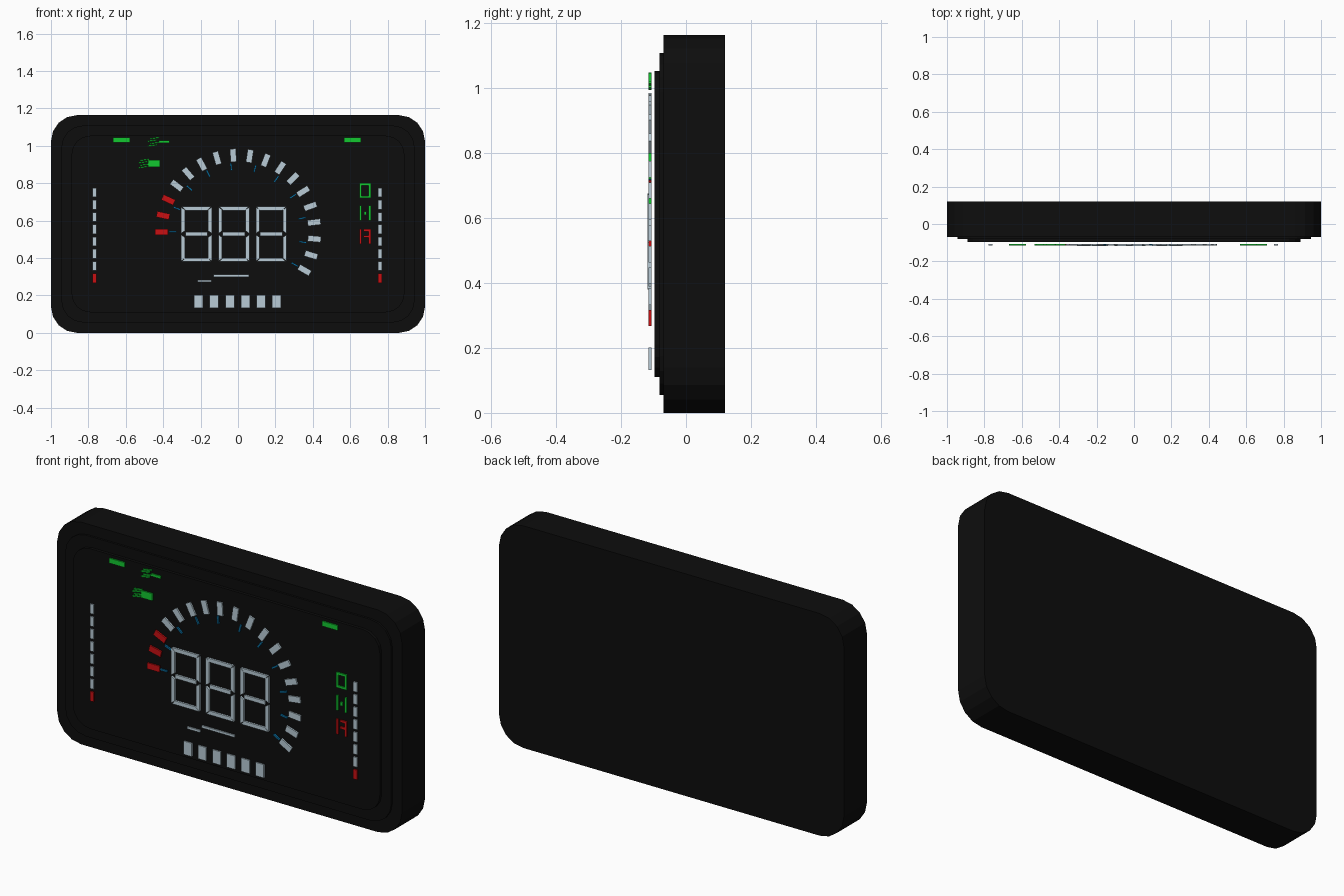
import bpy, bmesh
from math import sin, cos, pi, radians

cube = bpy.data.objects.get("Cube")
if cube:
    bpy.data.objects.remove(cube, do_unlink=True)


def material(name, rgb):
    m = bpy.data.materials.new(name)
    m.use_nodes = True
    m.diffuse_color = (*rgb, 1)
    bsdf = next(n for n in m.node_tree.nodes if n.type == 'BSDF_PRINCIPLED')
    bsdf.inputs["Base Color"].default_value = (*rgb, 1)
    bsdf.inputs["Roughness"].default_value = 0.6
    return m


BLACK = material("matte black", (0.004, 0.004, 0.004))
WHITE = material("pale blue white", (0.48, 0.60, 0.67))
GREEN = material("signal green", (0.006, 0.58, 0.03))
RED = material("signal red", (0.58, 0.005, 0.006))
BLUE = material("dial blue", (0.003, 0.16, 0.36))


def prisms(name, outlines, mat, front, back):
    """Extrude x-z outlines between two depths into one object."""
    bm = bmesh.new()
    for pts in outlines:
        face = bm.faces.new([bm.verts.new((x, front, z)) for x, z in pts])
        ext = bmesh.ops.extrude_face_region(bm, geom=[face])["geom"]
        moved = [v for v in ext if isinstance(v, bmesh.types.BMVert)]
        bmesh.ops.translate(bm, verts=moved, vec=(0, back - front, 0))
    bmesh.ops.recalc_face_normals(bm, faces=bm.faces)
    mesh = bpy.data.meshes.new(name)
    bm.to_mesh(mesh)
    bm.free()
    mesh.materials.append(mat)
    obj = bpy.data.objects.new(name, mesh)
    bpy.context.collection.objects.link(obj)
    return obj


def marks(name, outlines, mat):
    return prisms(name, outlines, mat, -0.116, -0.107)


def bar(x, z, length, width, angle=0.0, taper=0.0):
    """Bar outline; taper shortens the edge on its +v side."""
    l, w, c, s = length / 2, width / 2, cos(angle), sin(angle)
    local = [(-l, -w), (l, -w), (l - taper, w), (taper - l, w)]
    return [(x + u * c - v * s, z + u * s + v * c) for u, v in local]


def rounded_rect(hx, hz, zc, r, steps=4):
    pts = []
    for i, (sx, sz) in enumerate([(1, 1), (-1, 1), (-1, -1), (1, -1)]):
        for k in range(steps + 1):
            a = pi / 2 * (i + k / steps)
            pts.append((sx * (hx - r) + r * cos(a), zc + sz * (hz - r) + r * sin(a)))
    return pts


# Housing with two shallow steps toward the screen
MID = 0.582
for name, inset, r, front, back in [("housing", 0, 0.14, -0.07, 0.12),
                                    ("front_step", 0.055, 0.12, -0.081, -0.07),
                                    ("screen", 0.11, 0.10, -0.097, -0.081)]:
    prisms(name, [rounded_rect(1 - inset, MID - inset, MID, r)], BLACK, front, back)

# Dial arc: red first ticks, white for the rest, thin blue inner marks
def radial(r, deg, length, width):
    a = radians(deg)
    return bar(r * cos(a), 0.54 + r * sin(a), length, width, a)


ticks = [radial(0.41, 180 - 12.35 * i, 0.07, 0.032) for i in range(18)]
marks("dial_red_ticks", ticks[:3], RED)
marks("dial_ticks", ticks[3:], WHITE)
marks("dial_inner_marks", [radial(0.35, 180 - 21 * i, 0.04, 0.009) for i in range(11)], BLUE)


# Seven-segment speed digits
def digit(x, z, w=0.165, h=0.295, t=0.02):
    segs = [bar(x, z, w - 0.045, t)]
    for s in (-1, 1):
        segs.append(bar(x, z + s * (h - t) / 2, w - 0.006, t, pi if s > 0 else 0, t))
        for up in (-1, 1):
            segs.append(bar(x + s * (w - t) / 2, z + up * h / 4, h / 2 - 0.006, t, s * pi / 2, t * 0.7))
    return segs


prisms("speed_digits", [p for x in (-0.222, -0.022, 0.178) for p in digit(x, 0.528)],
       WHITE, -0.118, -0.107)

# Lower blocks and the thin lines above them
marks("lower_blocks", [bar(-0.211 + 0.0835 * i, 0.167, 0.048, 0.07) for i in range(6)], WHITE)
marks("lower_lines", [bar(-0.035, 0.305, 0.19, 0.012), bar(-0.178, 0.277, 0.075, 0.012)], WHITE)

# Level columns at both sides
for side, x in (("right", -0.767), ("left", 0.76)):
    cells = [bar(x, 0.292 + 0.0655 * i, 0.022, 0.05) for i in range(8)]
    marks(side + "_level_red", cells[:1], RED)
    marks(side + "_level", cells[1:], WHITE)

# Green turn lamps and headlight symbols
marks("turn_lamps", [bar(x, 1.032, 0.09, 0.026) for x in (-0.622, 0.613)], GREEN)
lamp = [bar(-0.448, 0.906, 0.064, 0.038), bar(-0.395, 1.022, 0.055, 0.014)]
lamp += [bar(-0.508 + 0.008 * (i % 2), 0.886 + 0.013 * i, 0.05, 0.007, 0.15) for i in range(4)]
lamp += [bar(-0.458 + 0.012 * (i % 2), 1.002 + 0.013 * i, 0.05, 0.007, 0.15) for i in range(4)]
marks("headlight_symbols", lamp, GREEN)


# Status segments: closed frame, paired posts, and a red half-open set
def posts(z):
    return [bar(0.68 + s * 0.025, z, 0.012, 0.08) for s in (-1, 1)]


marks("status_green", posts(0.76) + posts(0.64)
      + [bar(0.68, 0.76 + s * 0.034, 0.04, 0.012) for s in (-1, 1)]
      + [bar(0.68, 0.64, 0.014, 0.02)], GREEN)
marks("status_red", posts(0.515) + [bar(0.685, 0.515 + d, 0.026, 0.012) for d in (0, 0.034)], RED)
